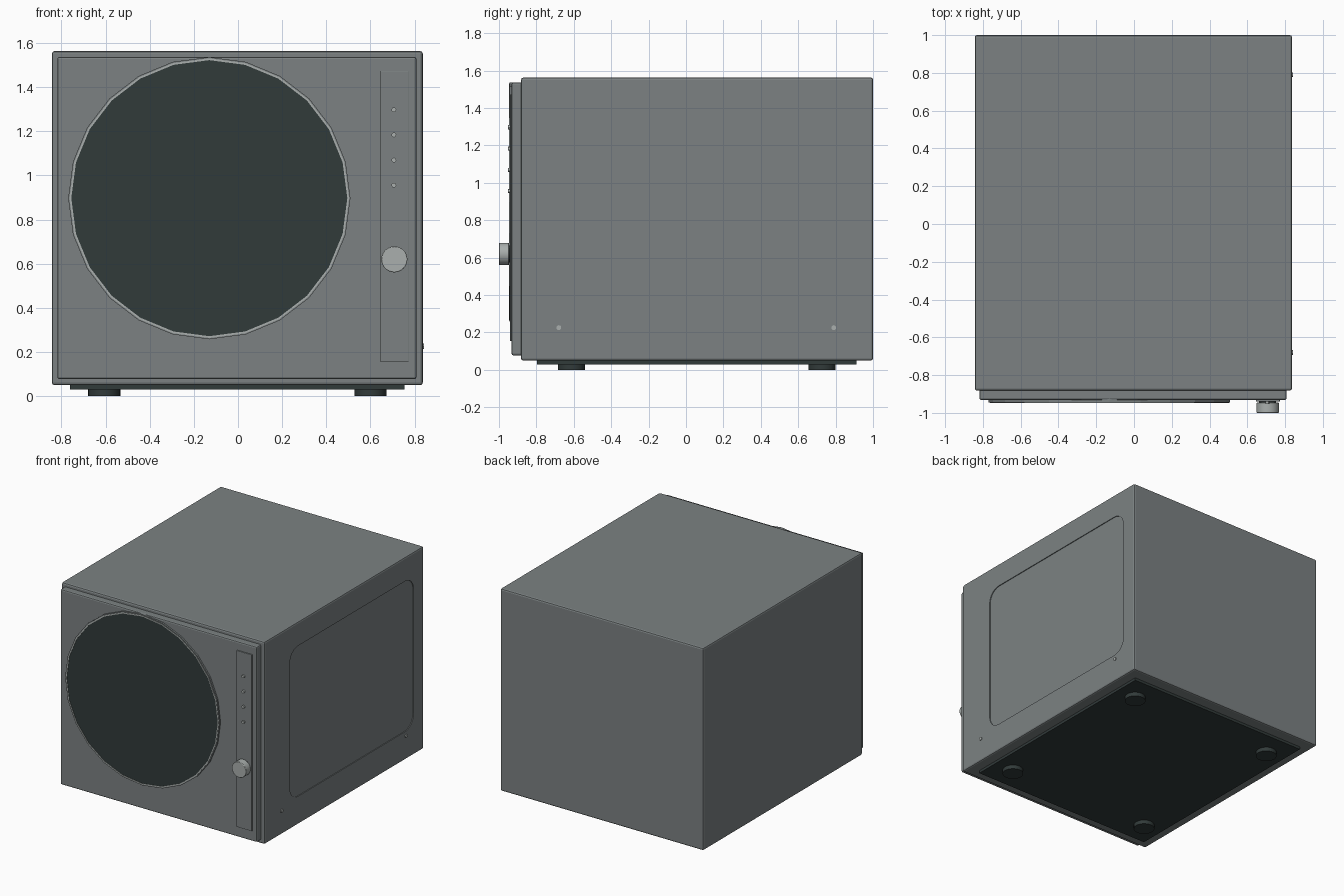
import bpy, bmesh, math
from mathutils import Matrix, Vector

if "Cube" in bpy.data.objects:
    bpy.data.objects.remove(bpy.data.objects["Cube"])


def material(name, rgb):
    m = bpy.data.materials.new(name)
    m.diffuse_color = (*rgb, 1.0)
    m.use_nodes = True
    m.node_tree.nodes["Principled BSDF"].inputs["Base Color"].default_value = m.diffuse_color
    return m


GREY = material("casing_grey", (0.20, 0.222, 0.225))
DARK = material("charcoal", (0.031, 0.043, 0.042))
LIGHT = material("light_grey", (0.40, 0.43, 0.42))


def finish(bm, name, mat, bevel=0.0, segments=2):
    bmesh.ops.recalc_face_normals(bm, faces=bm.faces)
    mesh = bpy.data.meshes.new(name)
    bm.to_mesh(mesh)
    bm.free()
    ob = bpy.data.objects.new(name, mesh)
    bpy.context.collection.objects.link(ob)
    mesh.materials.append(mat)
    if bevel:
        b = ob.modifiers.new("bevel", 'BEVEL')
        b.width, b.segments = bevel, segments
        b.limit_method, b.angle_limit = 'ANGLE', math.radians(40)
    return ob


def smooth(ob):
    bpy.ops.object.select_all(action='DESELECT')
    ob.select_set(True)
    bpy.context.view_layer.objects.active = ob
    bpy.ops.object.shade_smooth_by_angle(angle=math.radians(30))


def box(name, lo, hi, mat, bevel=0.0):
    lo, hi = Vector(lo), Vector(hi)
    bm = bmesh.new()
    bmesh.ops.create_cube(bm, size=1, matrix=Matrix.Translation((lo + hi) / 2)
                          @ Matrix.Diagonal((*(hi - lo), 1)))
    return finish(bm, name, mat, bevel)


def cylinder(name, centre, axis, r, depth, mat, sides=24, bevel=0.0):
    turn = {'X': Matrix.Rotation(math.pi / 2, 4, 'Y'),
            'Y': Matrix.Rotation(math.pi / 2, 4, 'X'),
            'Z': Matrix.Identity(4)}[axis]
    bm = bmesh.new()
    bmesh.ops.create_cone(bm, cap_ends=True, segments=sides, radius1=r, radius2=r,
                          depth=depth, matrix=Matrix.Translation(centre) @ turn)
    ob = finish(bm, name, mat, bevel)
    smooth(ob)
    return ob


# Casing with a shallow rounded recess in its right side
casing = box("casing", (-0.843, -0.882, 0.05), (0.837, 1.0, 1.563), GREY, 0.012)
bm = bmesh.new()
y0, y1, z0, z1, r = -0.585, 0.88, 0.26, 1.385, 0.10
outline = []
for i, (cy, cz) in enumerate([(y1 - r, z1 - r), (y0 + r, z1 - r),
                              (y0 + r, z0 + r), (y1 - r, z0 + r)]):
    for k in range(7):
        a = math.radians(90 * i + 15 * k)
        outline.append(bm.verts.new((0.831, cy + r * math.cos(a), cz + r * math.sin(a))))
face = bm.faces.new(outline)
ext = bmesh.ops.extrude_face_region(bm, geom=[face])
bmesh.ops.translate(bm, vec=(0.1, 0, 0),
                    verts=[v for v in ext["geom"] if isinstance(v, bmesh.types.BMVert)])
cutter = finish(bm, "recess_cutter", GREY)
cutter.hide_render = True
cut = casing.modifiers.new("recess", 'BOOLEAN')
cut.operation, cut.object, cut.solver = 'DIFFERENCE', cutter, 'EXACT'
bpy.context.view_layer.objects.active = casing
for m in list(casing.modifiers):
    bpy.ops.object.modifier_apply(modifier=m.name)
bpy.data.objects.remove(cutter)

# Front panel and raised control strip
box("front_panel", (-0.818, -0.932, 0.077), (0.808, -0.87, 1.537), GREY, 0.010)
box("control_strip", (0.645, -0.940, 0.154), (0.772, -0.925, 1.473), GREY, 0.002)

# Round window: dark disc inside a grey rim with a light inner band
WX, WZ = -0.13, 0.897
cylinder("window_glass", (WX, -0.935, WZ), 'Y', 0.628, 0.018, DARK)


def ring(name, r_in, r_out, y_front, mat):
    bm = bmesh.new()
    prof = [(r_in, -0.925), (r_out, -0.925), (r_out, y_front), (r_in, y_front)]
    vs = [bm.verts.new((WX + a, y, WZ)) for a, y in prof]
    es = [bm.edges.new((vs[i], vs[(i + 1) % 4])) for i in range(4)]
    bmesh.ops.spin(bm, geom=vs + es, cent=(WX, 0, WZ), axis=(0, 1, 0),
                   angle=2 * math.pi, steps=24)
    bmesh.ops.remove_doubles(bm, verts=bm.verts, dist=1e-4)
    finish(bm, name, mat)


ring("window_rim", 0.632, 0.639, -0.944, GREY)
ring("window_band", 0.625, 0.633, -0.947, LIGHT)

# Knob and indicator lights on the strip
cylinder("knob", (0.708, -0.973, 0.62), 'Y', 0.059, 0.054, LIGHT, 32, 0.003)
cylinder("knob_neck", (0.708, -0.94, 0.62), 'Y', 0.045, 0.024, DARK)
for i in range(4):
    cylinder(f"indicator_{i + 1}", (0.706, -0.943, 1.297 - 0.1137 * i), 'Y',
             0.011, 0.018, LIGHT, 12)

# Screws on the right side
for i, y in enumerate((-0.68, 0.79)):
    cylinder(f"side_screw_{i + 1}", (0.837, y, 0.226), 'X', 0.013, 0.012, LIGHT, 12)

# Base plate and four feet
box("base_plate", (-0.76, -0.797, 0.03), (0.754, 0.912, 0.06), DARK)
for x in (-0.606, 0.600):
    for y in (-0.612, 0.727):
        cylinder("foot", (x, y, 0.0175), 'Z', 0.073, 0.035, DARK)
